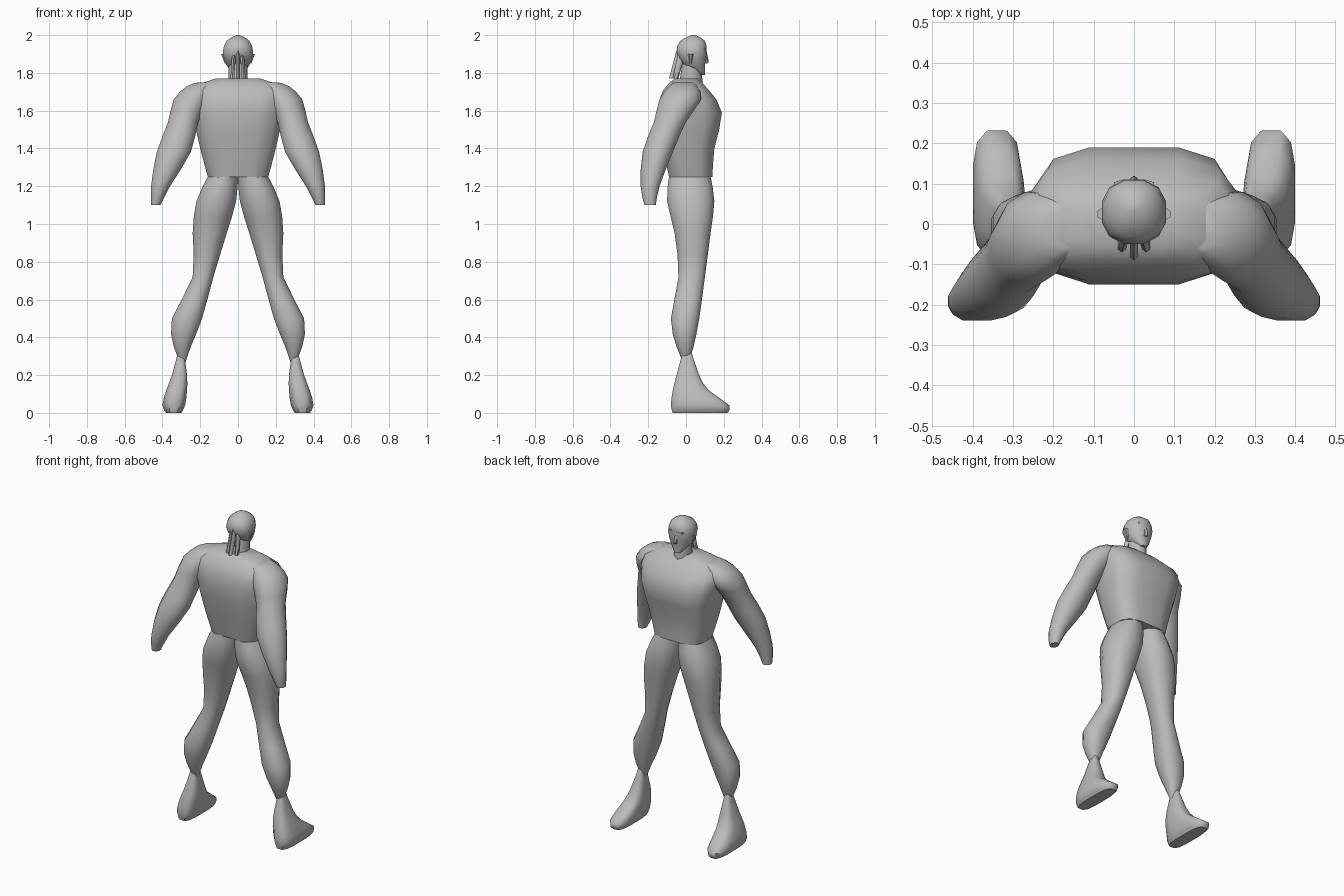
import bpy
import bmesh
import math
from mathutils import Vector

cube = bpy.data.objects.get("Cube")
if cube:
    bpy.data.objects.remove(cube, do_unlink=True)

# One plain clay grey for the whole figure
grey_level = .5
clay_colour = (grey_level, grey_level, grey_level, 1)
clay = bpy.data.materials.new("clay_grey")
clay.use_nodes = True
clay.diffuse_color = clay_colour
clay.node_tree.nodes["Principled BSDF"].inputs["Base Color"].default_value = clay_colour


def section(sides, squareness):
    """Unit outline between a circle (squareness 2) and a box (higher)."""
    points = []
    for index in range(sides):
        angle = (index + .5) * math.tau / sides
        cosine, sine = math.cos(angle), math.sin(angle)
        power = 2 / squareness
        points.append((math.copysign(abs(cosine) ** power, cosine),
                       math.copysign(abs(sine) ** power, sine)))
    widest = max(x for x, y in points)
    deepest = max(y for x, y in points)
    return [(x / widest, y / deepest) for x, y in points]


def refine(rings):
    """Add a ring halfway between neighbours, following a smooth curve."""
    keys = [Vector(ring) for ring in rings]
    padded = [keys[0], *keys, keys[-1]]
    refined = []
    for before, start, end, after in zip(padded, padded[1:], padded[2:], padded[3:]):
        bulge = (start - before) - (after - end)
        refined += [start, (start + end) / 2 + bulge / 16]
    return refined + [keys[-1]]


def loft(name, rings, sides=12, squareness=2, side=1):
    """Skin a stack of level rings, each (z, x_min, x_max, y_min, y_max)."""
    bm = bmesh.new()
    outline = section(sides, squareness)
    loops = []
    for z, x_min, x_max, y_min, y_max in refine(rings):
        centre_x, centre_y = (x_min + x_max) / 2, (y_min + y_max) / 2
        radius_x, radius_y = (x_max - x_min) / 2, (y_max - y_min) / 2
        loops.append([bm.verts.new((side * (centre_x + radius_x * x),
                                    centre_y + radius_y * y, z))
                      for x, y in outline])
    for lower, upper in zip(loops, loops[1:]):
        for index in range(sides):
            following = (index + 1) % sides
            bm.faces.new((lower[index], lower[following],
                          upper[following], upper[index]))
    bm.faces.new(loops[0])
    bm.faces.new(loops[-1])
    bmesh.ops.recalc_face_normals(bm, faces=bm.faces[:])
    mesh = bpy.data.meshes.new(name)
    bm.to_mesh(mesh)
    bm.free()
    mesh.materials.append(clay)
    part = bpy.data.objects.new(name, mesh)
    bpy.context.collection.objects.link(part)
    bpy.ops.object.select_all(action="DESELECT")
    part.select_set(True)
    bpy.context.view_layer.objects.active = part
    bpy.ops.object.shade_smooth_by_angle(angle=math.radians(50))


def middle(name, rows, **options):
    """Loft a part on the centre line from (z, half_width, y_min, y_max)."""
    rings = [(z, -half_width, half_width, back, front)
             for z, half_width, back, front in rows]
    loft(name, rings, **options)


def pair(name, rings, **options):
    """Loft a part on the left and its mirror image on the right."""
    for label, side in (("left_", 1), ("right_", -1)):
        loft(label + name, rings, side=side, **options)


# Torso: narrow waist, deep chest, sloping shoulders
middle("torso", [
    (1.25, .16, -.09, .14),
    (1.4, .2, -.12, .15),
    (1.59, .24, -.15, .19),
    (1.71, .25, -.12, .12),
    (1.77, .12, -.06, .06),
], squareness=3.4)

# Neck
middle("neck", [
    (1.72, .05, -.04, .09),
    (1.85, .05, -.02, .08),
], sides=10)

# Head: tapered jaw up to a rounded crown
middle("head", [
    (1.79, .02, .06, .1),
    (1.84, .06, -.01, .1),
    (1.91, .08, -.05, .11),
    (1.97, .06, -.03, .1),
    (2, .01, .03, .05),
], squareness=2.3)

# Face details
middle("nose", [
    (1.85, .01, .09, .11),
    (1.86, .01, .09, .12),
    (1.91, .01, .09, .11),
], sides=6)
middle("brow", [
    (1.9, .04, .08, .1),
    (1.93, .05, .08, .11),
], sides=8, squareness=3)
pair("ear", [
    (1.85, .06, .07, .02, .03),
    (1.9, .07, .09, .01, .04),
], sides=6)

# Hair strands hanging from the back of the head
pair("hair_strand", [
    (1.77, .02, .04, -.07, -.04),
    (1.92, .01, .03, -.04, 0),
], sides=6)
middle("hair_tail", [
    (1.77, .01, -.09, -.06),
    (1.92, .01, -.05, 0),
], sides=6)

# Arms: shoulder cap, swollen forearm and mitten-like hand
pair("arm", [
    (1.1, .41, .46, -.22, -.16),
    (1.2, .36, .46, -.24, -.14),
    (1.38, .25, .43, -.23, -.07),
    (1.54, .21, .37, -.17, 0),
    (1.66, .15, .34, -.14, .08),
    (1.73, .12, .27, -.09, .06),
    (1.75, .11, .21, -.06, .04),
])

# Legs: hips meeting at the middle, splayed knees, bulging calves
pair("leg", [
    (.26, .28, .3, -.01, .01),
    (.35, .25, .34, -.05, .04),
    (.5, .19, .35, -.08, .07),
    (.72, .13, .24, -.04, .1),
    (.95, .06, .24, -.06, .13),
    (1.12, .01, .22, -.1, .15),
    (1.25, 0, .16, -.09, .13),
], squareness=2.3)

# Feet: pointed ankle cuff flowing into a long wedge toe
pair("foot", [
    (0, .3, .38, -.07, .22),
    (.04, .28, .4, -.08, .23),
    (.12, .27, .38, -.07, .12),
    (.2, .27, .35, -.05, .07),
    (.35, .29, .31, -.01, .02),
], squareness=3.2)
